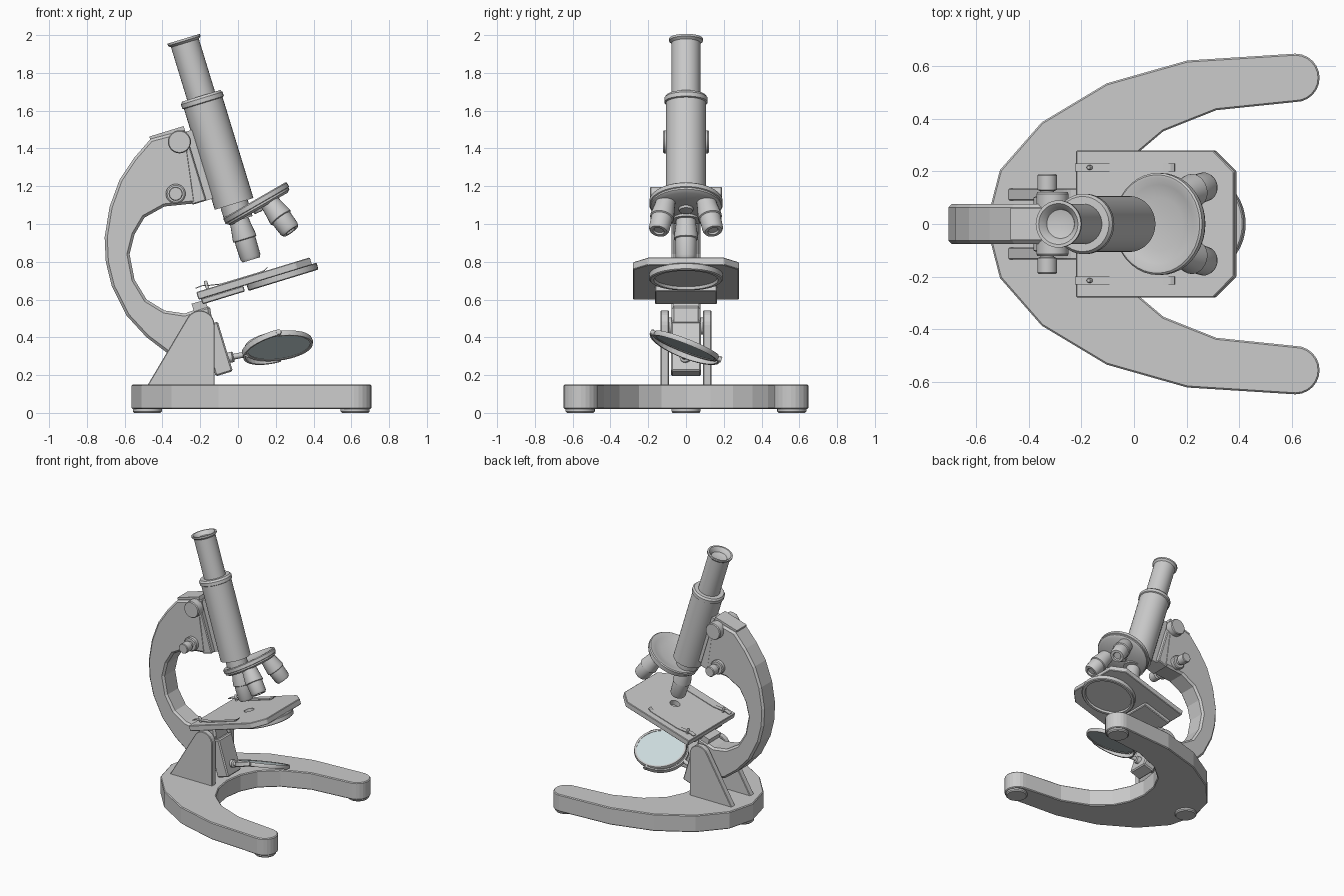
import bpy, bmesh
from math import sin, cos, pi, radians
from mathutils import Matrix, Vector

if "Cube" in bpy.data.objects:
    bpy.data.objects.remove(bpy.data.objects["Cube"])

I = Matrix()
# Tilted frame: origin at the tip of the main objective, z along the tube
T = Matrix.Translation((.07, 0, .81)) @ Matrix.Rotation(radians(-17), 4, 'Y')


def finish(name, bm, m=I, smooth=False, bevel=0):
    bm.transform(m)
    bmesh.ops.recalc_face_normals(bm, faces=bm.faces)
    me = bpy.data.meshes.new(name)
    bm.to_mesh(me)
    bm.free()
    ob = bpy.data.objects.new(name, me)
    bpy.context.collection.objects.link(ob)
    if smooth:
        bpy.ops.object.select_all(action='DESELECT')
        ob.select_set(True)
        bpy.context.view_layer.objects.active = ob
        bpy.ops.object.shade_smooth_by_angle(angle=radians(35))
    if bevel:
        mod = ob.modifiers.new('bevel', 'BEVEL')
        mod.width, mod.segments, mod.limit_method = bevel, 1, 'ANGLE'
        mod.angle_limit = radians(40)
    return ob


def lathe(name, prof, m=I, n=32):
    """Revolve (radius, z) points round z; radius 0 closes to a point."""
    bm = bmesh.new()
    rings = [[bm.verts.new((r * cos(2*pi*i/n), r * sin(2*pi*i/n), z)) for i in range(n)]
             if r > 0 else [bm.verts.new((0, 0, z))] * n for r, z in prof]
    for a, b in zip(rings, rings[1:]):
        for i in range(n):
            j = (i + 1) % n
            bm.faces.new(list(dict.fromkeys((a[i], a[j], b[j], b[i]))))
    return finish(name, bm, m, True)


def prism(name, pts, a, b, axis='Y', m=I, bevel=0):
    """Extrude an outline in xz along y, or in xy along z."""
    bm = bmesh.new()
    put = (lambda p, d: (p[0], d, p[1])) if axis == 'Y' else (lambda p, d: (p[0], p[1], d))
    lo, hi = ([bm.verts.new(put(p, d)) for p in pts] for d in (a, b))
    bm.faces.new(lo)
    bm.faces.new(hi)
    for i in range(len(pts)):
        j = (i + 1) % len(pts)
        bm.faces.new((lo[i], lo[j], hi[j], hi[i]))
    return finish(name, bm, m, False, bevel)


def box(name, x0, x1, y, z0, z1, m=T, bevel=0):
    return prism(name, [(x0, z0), (x1, z0), (x1, z1), (x0, z1)], -y, y, 'Y', m, bevel)


def arc(cx, cy, r, a0, a1, n):
    return [(cx + r*cos(radians(a0 + (a1-a0)*i/n)), cy + r*sin(radians(a0 + (a1-a0)*i/n)))
            for i in range(n + 1)]


def aim(p, d):
    return Matrix.Translation(p) @ Vector(d).to_track_quat('Z', 'Y').to_matrix().to_4x4()


# Horseshoe base and feet
outer = [(-.51, .205), (-.351, .387), (-.104, .535), (.203, .622)]
inner = [(.313, .433), (.112, .353), (-.01, .25), (-.07, .13)]
half = outer + arc(.614, .556, .092, 90, -90, 12) + inner
base = [(-.563, 0)] + half + [(-.09, 0)] + [(x, -y) for x, y in reversed(half)]
prism('base', base, .02, .15, 'Z', bevel=.006)
for i, (x, y) in enumerate([(-.48, 0), (.62, .56), (.62, -.56)]):
    lathe(f'foot_{i}', [(0, 0), (.07, 0), (.077, .008), (.077, .025), (0, .025)],
          Matrix.Translation((x, y, 0)))

# Pivot plates and pin
plate = [(-.48, .145), (-.124, .145)] + arc(-.201, .465, .077, 0, 150, 10)
for s, nm in ((-1, 'front'), (1, 'rear')):
    prism('pivot_plate_' + nm, plate, s*.09, s*.135, bevel=.004)
lathe('pivot_pin', [(0, -.1), (.045, -.1), (.045, .1), (0, .1)], aim((-.2, 0, .46), (0, 1, 0)))

# Curved arm
arm = [(-.275, 1.5), (-.463, 1.45), (-.55, 1.35), (-.627, 1.235), (-.68, 1.09), (-.706, .93),
       (-.70, .80), (-.668, .67), (-.59, .515), (-.484, .40), (-.378, .32), (-.25, .28),
       (-.1, .28), (-.15, .57), (-.2, .555), (-.283, .526), (-.389, .542), (-.484, .60),
       (-.548, .706), (-.574, .84), (-.548, .945), (-.495, 1.034), (-.389, 1.093), (-.22, 1.11)]
prism('arm', arm, -.077, .077, bevel=.014)
box('arm_cap', -.325, -.135, .06, .755, .782)
box('column', -.36, -.265, .08, -.535, -.26, bevel=.008)
box('column_neck', -.37, -.295, .07, -.28, -.13)

# Focus slide and knobs
box('focus_slide', -.215, -.135, .075, .37, .75, bevel=.006)
box('focus_rail', -.15, -.09, .04, .37, .75)
for s, nm in ((-1, 'front'), (1, 'rear')):
    lathe('coarse_knob_' + nm, [(0, .06), (.061, .06), (.061, .115), (.056, .122), (0, .122)],
          aim((-.31, 0, 1.435), (0, s, 0)))
    lathe('fine_knob_' + nm, [(0, .06), (.052, .06), (.052, .1), (.045, .105), (.025, .105),
                              (.025, .125), (.037, .13), (.037, .185), (.033, .19), (0, .19)],
          aim((-.33, 0, 1.16), (0, s, 0)))

# Body tube and eyepiece
lathe('body_tube', [(0, .22), (.075, .22), (.075, .31), (.107, .31), (.107, .868), (.115, .872),
                    (.115, .895), (.105, .908), (.07, .908), (0, .908)], T)
lathe('eyepiece', [(0, .89), (.077, .89), (.077, 1.2), (.09, 1.212), (.09, 1.224), (.078, 1.224),
                   (.06, 1.205), (.055, 1.195), (.035, 1.19), (0, 1.188)], T)

# Revolving nosepiece
ax = Vector((-.5, 0, .866))
ctr = Vector((.115, 0, 1.08))
lathe('nosepiece', [(0, -.015), (.035, -.012), (.04, 0), (.17, 0), (.188, .012), (.188, .022),
                    (.194, .025), (.194, .048), (.187, .054), (.178, .054), (.15, .043),
                    (.1, .034), (0, .03)], aim(ctr, ax), 40)

# Three objectives spread on a cone about the nosepiece axis
for i, (ang, ln) in enumerate([(180, .217), (60, .19), (-60, .19)]):
    c, s = cos(radians(ang)), sin(radians(ang))
    rad = Vector((.866*c, s, .5*c))
    d = -ax*cos(radians(13)) + rad*sin(radians(13))
    lathe(f'objective_{i}', [(0, -.02), (.05, -.02), (.055, .03), (.064, .09), (.064, .1),
                             (.057, .104), (.055, ln-.015), (.047, ln), (.03, ln),
                             (.025, ln-.01), (0, ln-.01)], aim(ctr + rad*.125, d), 24)

# Stage with light hole
st = [(-.328, -.28), (.217, -.28), (.3, -.2), (.3, .2), (.217, .28), (-.328, .28)]
stage = prism('stage', st, -.12, -.078, 'Z', T, .004)
cut = lathe('hole_cutter', [(0, -.2), (.036, -.2), (.036, 0), (0, 0)], T)
cut.hide_render = True
cut.hide_viewport = True
mod = stage.modifiers.new('hole', 'BOOLEAN')
mod.operation, mod.object, mod.solver = 'DIFFERENCE', cut, 'EXACT'
lathe('stage_disc', [(0, -.115), (.19, -.115), (.194, -.12), (.194, -.148), (.188, -.153),
                     (.17, -.153), (.166, -.138), (0, -.138)],
      T @ Matrix.Translation((.132, 0, 0)), 40)
box('stage_bracket', -.315, -.08, .165, -.15, -.118, bevel=.005)

# Spring clips
path = [(-.325, -.055), (-.29, -.052), (-.25, -.062), (-.19, -.073), (.02, -.074),
        (.05, -.072), (.07, -.06)]
strip = path + [(u, w - .005) for u, w in reversed(path)]
for s, nm in ((-1, 'front'), (1, 'rear')):
    prism('clip_' + nm, strip, s*.215 - .016, s*.215 + .016, 'Y', T)
    lathe('clip_pin_' + nm, [(0, -.08), (.009, -.08), (.009, -.04), (.006, -.035), (0, -.035)],
          T @ Matrix.Translation((-.265, s*.215, 0)), 12)

# Mirror, its rim, the half-ring fork and rod
mc = Vector((.215, 0, .355))
mm = aim(mc, (-.13, .36, .92))
lathe('mirror_rim', [(.166, -.012), (.18, -.014), (.184, 0), (.18, .014), (.166, .012),
                     (.166, -.012)], mm, 40)
glass = lathe('mirror_glass', [(0, -.009), (.17, -.009), (.17, .009), (0, .009)], mm, 40)
mat = bpy.data.materials.new('glass')
mat.diffuse_color = (.62, .72, .74, 1)
mat.use_nodes = True
mat.node_tree.nodes["Principled BSDF"].inputs["Base Color"].default_value = mat.diffuse_color
glass.data.materials.append(mat)
e = Vector((0, .93, -.37))
f = Vector((-.95, 0, -.28)).normalized()
f = (f - e*f.dot(e)).normalized()
fm = Matrix((f, e, f.cross(e))).transposed().to_4x4()
fork = arc(0, 0, .187, -92, 92, 20) + arc(0, 0, .198, 92, -92, 20)
prism('mirror_fork', fork, -.015, .015, 'Z', Matrix.Translation(mc) @ fm)
end = mc + f*.19
start = Vector((-.06, 0, .29))
lathe('mirror_rod', [(0, 0), (.028, 0), (.028, .035), (.015, .04), (.015, (end-start).length),
                     (0, (end-start).length)], aim(start, end - start), 16)
for s in (-1, 1):
    lathe('mirror_pivot', [(0, .172), (.014, .172), (.014, .202), (0, .202)],
          aim(mc, e*s), 12)
